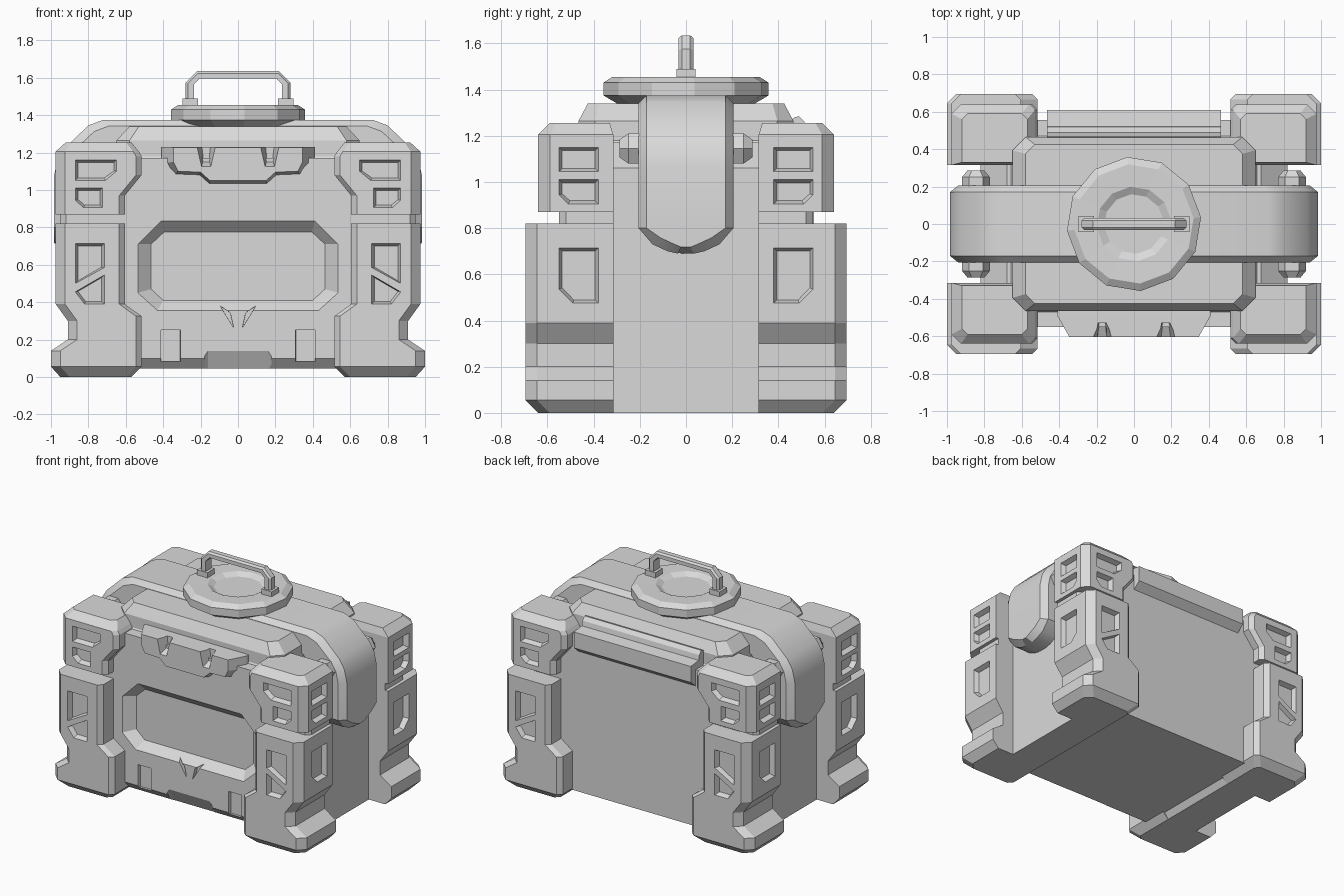
import bpy, bmesh, math
from mathutils import Vector

if "Cube" in bpy.data.objects:
    bpy.data.objects.remove(bpy.data.objects["Cube"])

grey = bpy.data.materials.new("grey_metal")
grey.diffuse_color = (0.7, 0.7, 0.7, 1)
grey.use_nodes = True
grey.node_tree.nodes["Principled BSDF"].inputs["Base Color"].default_value = grey.diffuse_color


def make(name, *lofts):
    """Join lists of equal-length rings into closed solids."""
    bm = bmesh.new()
    for rings in lofts:
        vs = [[bm.verts.new(p) for p in r] for r in rings]
        n = len(vs[0])
        for a, b in zip(vs, vs[1:]):
            for i in range(n):
                j = (i + 1) % n
                bm.faces.new((a[i], a[j], b[j], b[i]))
        bm.faces.new(vs[0])
        bm.faces.new(vs[-1][::-1])
    bmesh.ops.recalc_face_normals(bm, faces=bm.faces)
    me = bpy.data.meshes.new(name)
    bm.to_mesh(me)
    bm.free()
    me.materials.append(grey)
    ob = bpy.data.objects.new(name, me)
    bpy.context.collection.objects.link(ob)
    return ob


def carve(ob, *lofts):
    """Cut solids out of an object, one at a time."""
    for loft in lofts:
        tool = make("cutter", loft)
        tool.hide_render = True
        m = ob.modifiers.new("cut", 'BOOLEAN')
        m.operation, m.solver, m.object = 'DIFFERENCE', 'EXACT', tool
        bpy.context.view_layer.objects.active = ob
        bpy.ops.object.modifier_apply(modifier="cut")
        bpy.data.objects.remove(tool)


def mirror(ob, x=True, y=False):
    m = ob.modifiers.new("mirror", 'MIRROR')
    m.use_axis = (x, y, False)
    m.use_mirror_merge = False


def both(pts):
    """Complete a left-right symmetric outline from its right half."""
    return pts + [(-x, z) for x, z in reversed(pts)]


def ring_y(pts, y):
    return [(u, y, v) for u, v in pts]


def ring_x(pts, x):
    return [(x, u, v) for u, v in pts]


def shrink(pts, d):
    """Pull an outline inwards by about d on each side."""
    us, vs = [p[0] for p in pts], [p[1] for p in pts]
    cu, cv = (min(us) + max(us)) / 2, (min(vs) + max(vs)) / 2
    su = 1 - 2 * d / (max(us) - min(us))
    sv = 1 - 2 * d / (max(vs) - min(vs))
    return [(cu + (u - cu) * su, cv + (v - cv) * sv) for u, v in pts]


def pocket(ring, pts, face, inward, depth=0.035, slope=0.014):
    """Tapered recess cutter for a face at the given coordinate."""
    return [ring(pts, face - inward * 0.1), ring(pts, face),
            ring(shrink(pts, slope), face + inward * depth)]


# main body with chamfered shoulders and lower front edge
hull = both([(0.82, 0.045), (0.82, 1.06), (0.68, 1.17)])
low = [(x, max(z, 0.1)) for x, z in hull]
body = make("body", [ring_y(hull, -0.50), ring_y(low, -0.55)][::-1] + [ring_y(hull, 0.555)])
# framed front recess
panel = both([(0.43, 0.355), (0.535, 0.45), (0.535, 0.71), (0.41, 0.835)])
floor = both([(0.40, 0.41), (0.465, 0.47), (0.465, 0.71), (0.395, 0.775)])
carve(body, [ring_y(panel, -0.65), ring_y(panel, -0.55), ring_y(floor, -0.49)])
# chevron grooves, latch slots and bottom notch
for s in (1, -1):
    for p in ([(0.10, 0.385), (0.02, 0.26), (0.04, 0.345)],
              [(0.305, 0.08), (0.415, 0.08), (0.415, 0.255), (0.305, 0.255)]):
        p = [(s * u, v) for u, v in p]
        carve(body, [ring_y(p, -0.65), ring_y(shrink(p, 0.004), -0.52)])
notch = both([(0.18, 0.0), (0.18, 0.11), (0.16, 0.14)])
slim = both([(0.18, 0.0), (0.18, 0.03), (0.16, 0.04)])
carve(body, [ring_y(notch, -0.7), ring_y(notch, -0.55), ring_y(slim, -0.495)])

# skids joining the feet
skid = [(0.57, 0), (0.82, 0), (0.82, 0.06), (0.53, 0.06)]
mirror(make("side_skid", [ring_y(skid, -0.33), ring_y(skid, 0.33)]))


def post(z, xi, xo, yo, c=0.05, yi=-0.315):
    return [(xi, yi, z), (xo, yi, z), (xo, yo + c, z), (xo - c, yo, z),
            (xi + 0.03, yo, z), (xi, yo + 0.03, z)]


# lower corner posts with flared feet
lower = make("lower_corner_post", [post(*s) for s in (
    (0, 0.57, 0.95, -0.64), (0.055, 0.515, 1.0, -0.695), (0.14, 0.515, 1.0, -0.695),
    (0.20, 0.515, 0.91, -0.695), (0.30, 0.515, 0.91, -0.695), (0.325, 0.515, 0.928, -0.695),
    (0.39, 0.605, 0.975, -0.695), (0.82, 0.605, 0.975, -0.695))])
carve(lower,
      pocket(ring_y, [(0.715, 0.715), (0.87, 0.715), (0.87, 0.50), (0.715, 0.585)], -0.695, 1),
      pocket(ring_y, [(0.715, 0.545), (0.87, 0.455), (0.82, 0.39), (0.715, 0.39)], -0.695, 1),
      pocket(ring_x, [(-0.55, 0.715), (-0.38, 0.715), (-0.38, 0.475), (-0.49, 0.475),
                      (-0.55, 0.535)], 0.975, -1))
mirror(lower, True, True)

# recessed necks
mirror(make("corner_neck", [post(0.80, 0.64, 0.95, -0.55, 0.03),
                            post(0.89, 0.64, 0.95, -0.55, 0.03)]), True, True)

# upper corner blocks
upper = make("upper_corner_block", [post(*s) for s in (
    (0.87, 0.605, 0.975, -0.64), (0.97, 0.605, 0.975, -0.64), (1.08, 0.515, 0.975, -0.64),
    (1.18, 0.515, 0.975, -0.64))] + [post(1.205, 0.53, 0.975, -0.64),
                                     post(1.255, 0.57, 0.92, -0.59, 0.03, -0.33)])
lines = [[(0.87, 1.16), (0.65, 1.16), (0.65, 1.10), (0.71, 1.05), (0.87, 1.05)],
         [(0.87, 1.01), (0.725, 1.01), (0.725, 0.905), (0.825, 0.905), (0.87, 0.945)]]
sides = [[(-0.55, 1.15), (-0.38, 1.15), (-0.38, 1.045), (-0.55, 1.045)],
         [(-0.55, 1.01), (-0.38, 1.01), (-0.38, 0.905), (-0.51, 0.905), (-0.55, 0.945)]]
carve(upper, *[pocket(ring_y, p, -0.64, 1) for p in lines],
      *[pocket(ring_x, p, 0.975, -1) for p in sides])
mirror(upper, True, True)


# lid with clipped corners
def octagon(x, y, c, z):
    return [(x, y - c, z), (x - c, y, z), (c - x, y, z), (-x, y - c, z),
            (-x, c - y, z), (c - x, -y, z), (x - c, -y, z), (x, c - y, z)]


make("lid", [octagon(0.68, 0.49, 0.08, 1.14), octagon(0.65, 0.465, 0.07, 1.18),
             octagon(0.65, 0.465, 0.07, 1.265), octagon(0.58, 0.425, 0.05, 1.34)])

# strap over the top and down both sides: outer x, z, inner x, z, half width
path = [(0.72, 1.375, 0.60, 1.25, 0.205), (0.80, 1.345, 0.66, 1.2, 0.205),
        (0.925, 1.225, 0.74, 1.12, 0.205), (0.965, 1.16, 0.78, 1.08, 0.205),
        (0.985, 1.07, 0.78, 1.04, 0.205), (0.985, 0.80, 0.78, 0.80, 0.205),
        (0.985, 0.73, 0.78, 0.73, 0.145), (0.985, 0.70, 0.78, 0.70, 0.08),
        (0.985, 0.69, 0.78, 0.69, 0.035)]
rings = []
for s in (-1, 1):
    for ox, oz, ix, iz, w in (path[::-1] if s < 0 else path):
        o, i = Vector((ox, oz)), Vector((ix, iz))
        m = o + (i - o).normalized() * 0.045
        lift = 0.028 if oz < 0.75 else 0  # bevel along the flap's rounded rim
        v = max(w - 0.035, 0.02)
        rings.append([(s * i.x, -w, i.y), (s * m.x, -w, m.y), (s * o.x, -v, o.y + lift),
                      (s * o.x, v, o.y + lift), (s * m.x, w, m.y), (s * i.x, w, i.y)])
strap = make("strap", rings)
bpy.context.view_layer.objects.active = strap
strap.select_set(True)
bpy.ops.object.shade_smooth_by_angle(angle=math.radians(32))
strap.select_set(False)


# hexagonal bolts beside the strap
def hexagon(r, y):
    return [(0.845 + r * math.cos(k * math.pi / 3), y, 1.145 + r * math.sin(k * math.pi / 3))
            for k in range(6)]


mirror(make("bolt", [hexagon(0.075, -0.18), hexagon(0.075, -0.25), hexagon(0.045, -0.287)]), True, True)


# dished round cap
def circle(r, z):
    return [(r * math.cos(k * math.pi / 6 + 0.1), r * math.sin(k * math.pi / 6 + 0.1), z)
            for k in range(12)]


make("round_cap", [circle(r, z) for r, z in (
    (0.30, 1.34), (0.36, 1.375), (0.36, 1.43), (0.32, 1.455), (0.20, 1.452), (0.16, 1.43))])

# carry handle: mitred bar with chamfered section, on two feet
outer = both([(0.28, 1.47), (0.28, 1.575), (0.22, 1.635)])
inner = both([(0.235, 1.47), (0.235, 1.565), (0.205, 1.597)])
bar = []
for (ox, oz), (ix, iz) in zip(outer, inner):
    bar.append([(ox + (ix - ox) * t, y, oz + (iz - oz) * t) for t, y in (
        (0, 0.018), (0.3, 0.032), (1, 0.032), (1, -0.032), (0.3, -0.032), (0, -0.018))])
make("carry_handle", bar)
foot = [(0.215, -0.042), (0.297, -0.042), (0.297, 0.042), (0.215, 0.042)]
mirror(make("handle_foot", [[(x, y, z) for x, y in foot] for z in (1.44, 1.49)]))

# front clasp with two wedge notches
clasp = both([(0.16, 1.02), (0.21, 1.065), (0.345, 1.07), (0.41, 1.14), (0.41, 1.23)])
face = both([(0.15, 1.05), (0.20, 1.095), (0.32, 1.10), (0.345, 1.15), (0.345, 1.228)])
latch = make("front_clasp", [ring_y(clasp, -0.46), ring_y(clasp, -0.49), ring_y(face, -0.605)])
for c in (-0.17, 0.17):
    wide = [(c - 0.065, 1.30), (c + 0.065, 1.30), (c + 0.025, 1.125), (c - 0.025, 1.125)]
    thin = [(c - 0.03, 1.30), (c + 0.03, 1.30), (c + 0.015, 1.16), (c - 0.015, 1.16)]
    carve(latch, [ring_y(wide, -0.65), ring_y(wide, -0.605), ring_y(thin, -0.53)])

# rear hinge cover
hinge = [(0.45, 1.26), (0.47, 1.28), (0.49, 1.285), (0.513, 1.26), (0.52, 1.225), (0.61, 1.215),
         (0.61, 1.10), (0.55, 1.05), (0.45, 1.05)]
make("rear_hinge", [ring_x(hinge, -0.465), ring_x(hinge, 0.465)])
